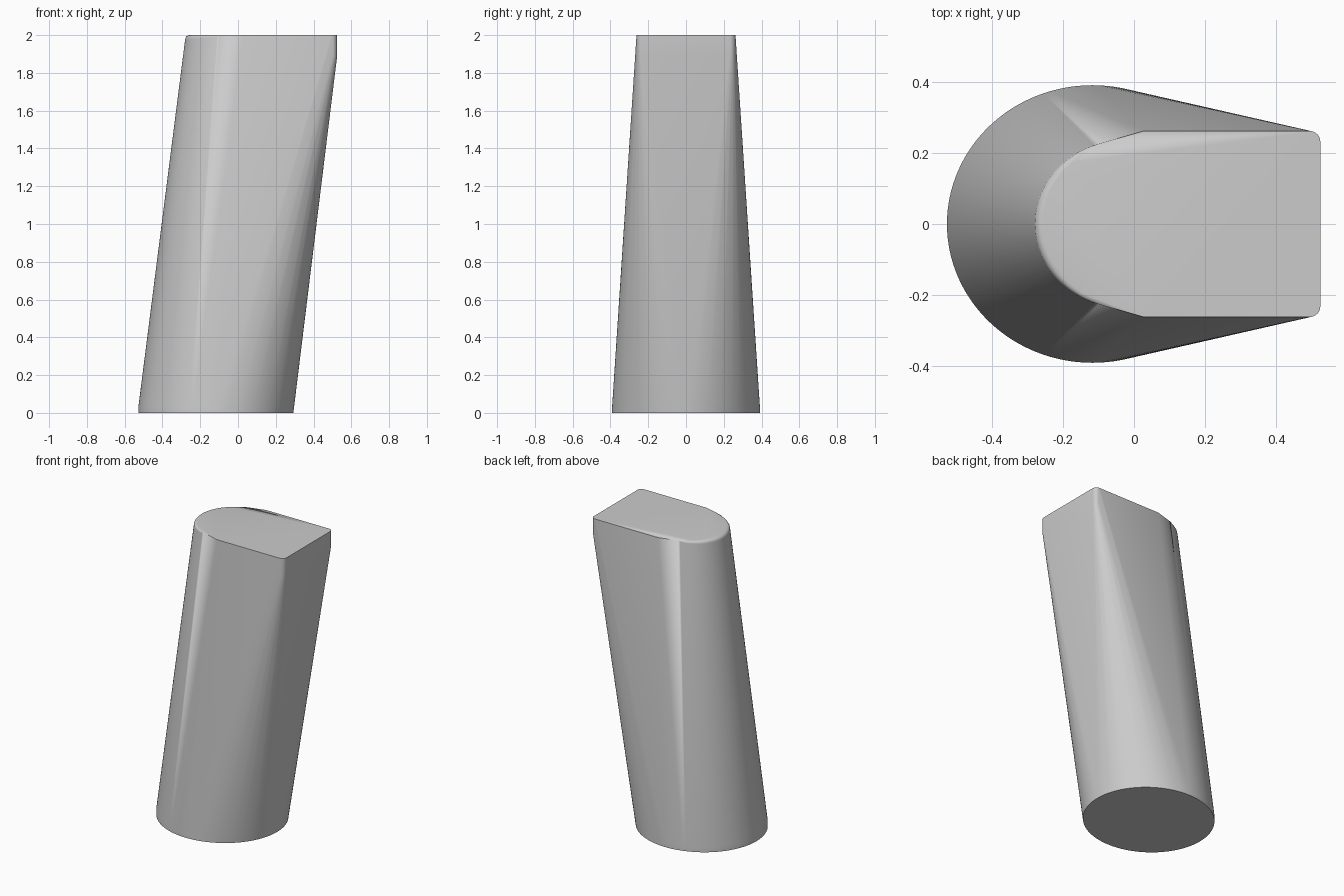
import bpy, bmesh
from math import sin, cos, pi, radians

cube = bpy.data.objects.get("Cube")
if cube:
    bpy.data.objects.remove(cube)

H = 2.0
points = []

# Elliptical foot with a short upright rim
SEG = 128
for i in range(SEG):
    a = 2 * pi * i / SEG
    x, y = -0.117 + 0.41 * cos(a), 0.391 * sin(a)
    points += [(x, y, 0), (x, y, 0.035)]

# Rounded nose of the top, with a soft rim that fades out towards the sides
NOSE = 48
for i in range(NOSE + 1):
    t = i / NOSE
    a = radians(106 + 148 * t)
    r = 0.024 * sin(pi * t) ** 0.5 if 0 < i < NOSE else 0
    for k in range(6):
        b = pi / 2 * k / 5
        inset = r * (1 - cos(b))
        points.append((-0.03 + (0.25 - inset) * cos(a),
                       (0.235 - inset) * sin(a),
                       H - r * (1 - sin(b))))

# Square end of the top: shoulders and two small rounded corners
R = 0.03
for side in (-1, 1):
    points.append((0.027, side * 0.262, H))
    for i in range(9):
        a = pi / 2 * i / 8
        x, y = 0.525 - R + R * cos(a), side * (0.262 - R + R * sin(a))
        points += [(x, y, H), (x, y, 1.89)]

# Wrap the two profiles into one tapering, leaning body
bm = bmesh.new()
for p in points:
    bm.verts.new(p)
bmesh.ops.remove_doubles(bm, verts=bm.verts[:], dist=0.0002)
bmesh.ops.convex_hull(bm, input=bm.verts[:])
bmesh.ops.delete(bm, geom=[v for v in bm.verts if not v.link_faces], context='VERTS')
bmesh.ops.dissolve_limit(bm, angle_limit=radians(0.05),
                         verts=bm.verts[:], edges=bm.edges[:])
bmesh.ops.recalc_face_normals(bm, faces=bm.faces[:])
mesh = bpy.data.meshes.new("leaning_post")
bm.to_mesh(mesh)
bm.free()
post = bpy.data.objects.new("leaning_post", mesh)
bpy.context.collection.objects.link(post)

# Plain grey
grey = bpy.data.materials.new("light_grey")
grey.use_nodes = True
colour = (0.6, 0.6, 0.6, 1)
grey.diffuse_color = colour
grey.node_tree.nodes["Principled BSDF"].inputs["Base Color"].default_value = colour
mesh.materials.append(grey)

# Smooth sides with crisp rims
bpy.ops.object.select_all(action='DESELECT')
post.select_set(True)
bpy.context.view_layer.objects.active = post
bpy.ops.object.shade_smooth_by_angle(angle=radians(30))
